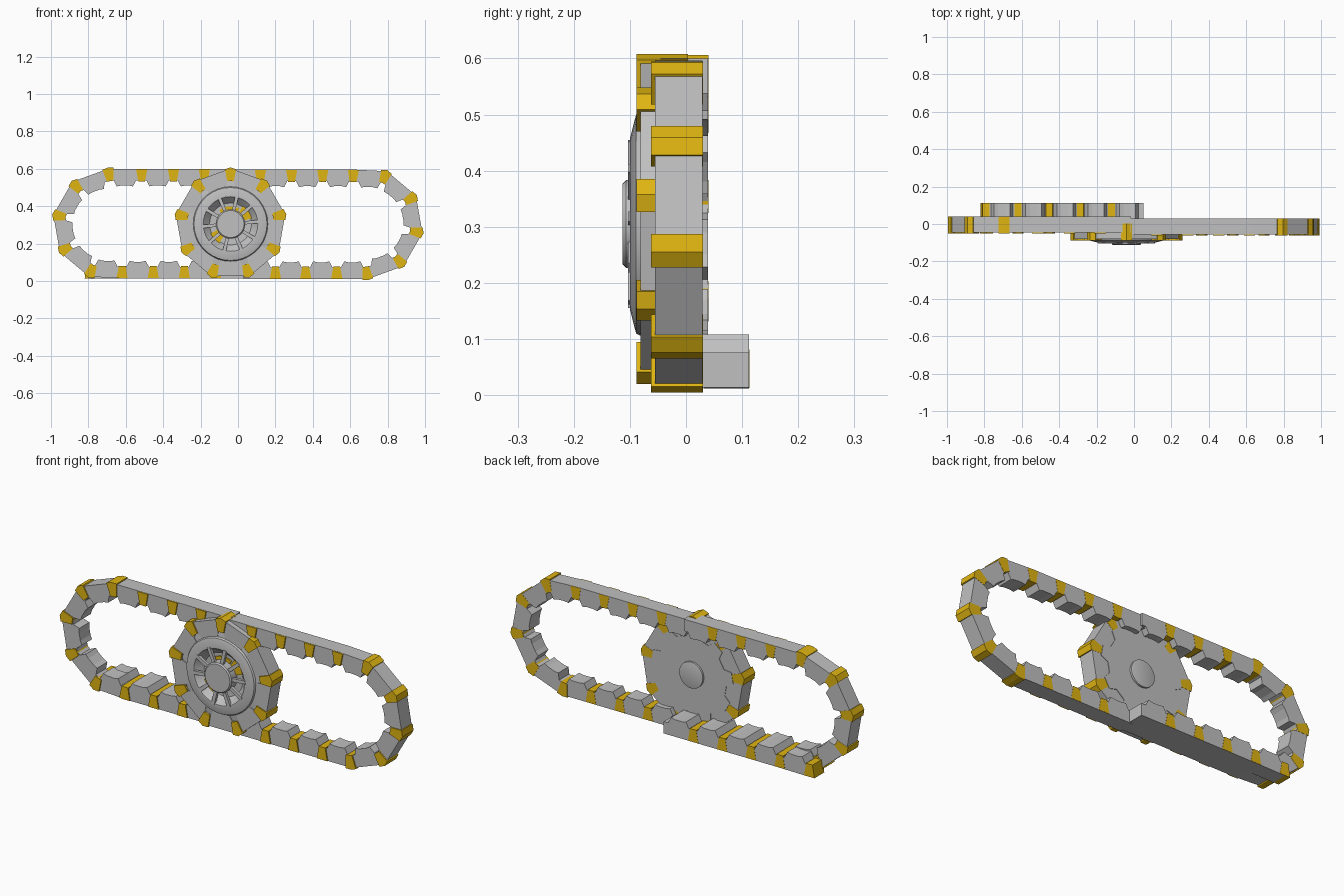
import bpy, bmesh, math
from mathutils import Vector

if "Cube" in bpy.data.objects:
    bpy.data.objects.remove(bpy.data.objects["Cube"])


def material(name, rgb):
    m = bpy.data.materials.new(name)
    m.diffuse_color = (*rgb, 1)
    m.use_nodes = True
    m.node_tree.nodes["Principled BSDF"].inputs["Base Color"].default_value = m.diffuse_color
    return m


GRAY = material("light_gray", (0.53, 0.53, 0.53))
YELLOW = material("yellow", (0.74, 0.46, 0.006))


def finish(bm, name, mat, smooth=False):
    bmesh.ops.recalc_face_normals(bm, faces=bm.faces)
    me = bpy.data.meshes.new(name)
    bm.to_mesh(me)
    bm.free()
    me.materials.append(mat)
    ob = bpy.data.objects.new(name, me)
    bpy.context.collection.objects.link(ob)
    if smooth:
        bpy.context.view_layer.objects.active = ob
        ob.select_set(True)
        bpy.ops.object.shade_smooth_by_angle(angle=math.radians(25))
        ob.select_set(False)
    return ob


def prism(bm, pts, y0, y1):
    """Extrude an x-z outline from y0 to y1."""
    a = [bm.verts.new((p[0], y0, p[1])) for p in pts]
    b = [bm.verts.new((p[0], y1, p[1])) for p in pts]
    bm.faces.new(a)
    bm.faces.new(b[::-1])
    n = len(pts)
    for i in range(n):
        bm.faces.new((a[i], b[i], b[(i + 1) % n], a[(i + 1) % n]))


def lathe(bm, profile, cx, cz, n=36):
    """Revolve (radius, y) points about the y axis."""
    rings = []
    for r, y in profile:
        rings.append([bm.verts.new((cx + r * math.cos(2 * math.pi * i / n), y,
                                    cz + r * math.sin(2 * math.pi * i / n))) for i in range(n)])
    for a, b in zip(rings, rings[1:]):
        for i in range(n):
            j = (i + 1) % n
            bm.faces.new((a[i], a[j], b[j], b[i]))
    bm.faces.new(rings[0])
    bm.faces.new(rings[-1][::-1])


def polar(c, r, deg):
    t = math.radians(deg)
    return Vector((c[0] + r * math.cos(t), c[1] + r * math.sin(t)))


def chain(name, pts, y0, y1, closed=False, lip=0.007):
    """Toothed gray links between points (counter-clockwise), yellow joints at the points."""
    n = len(pts)
    links, joints = bmesh.new(), bmesh.new()
    segs = [(pts[i], pts[(i + 1) % n]) for i in range(n if closed else n - 1)]
    dirs = [(q - p).normalized() for p, q in segs]

    def mitre(i, j):
        if not closed and (i < 0 or j >= len(dirs)):
            d = dirs[max(i, 0)] if j >= len(dirs) else dirs[j]
            return Vector((-d.y, d.x)), 0.0
        a, b = dirs[i], dirs[j % len(dirs)]
        d = (a + b).normalized()
        return Vector((-d.y, d.x)), a.angle(b) / 2

    for i, (p, q) in enumerate(segs):
        d = dirs[i]
        inn = Vector((-d.y, d.x))
        m0, h0 = mitre(i - 1, i)
        m1, h1 = mitre(i, i + 1)
        mid = (p + q) / 2
        prism(links, [p, q, q + m1 * 0.062 / math.cos(h1),
                      mid + d * 0.060 + inn * 0.062, mid + d * 0.043 + inn * 0.094,
                      mid + d * 0.020 + inn * 0.089, mid - d * 0.020 + inn * 0.089,
                      mid - d * 0.043 + inn * 0.094, mid - d * 0.060 + inn * 0.062,
                      p + m0 * 0.062 / math.cos(h0)], y0, y1)
    for i in range(n):
        if not closed and i == n - 1 and abs(pts[i].x) < 0.1:
            continue
        if not closed and i == 0 and abs(pts[i].x) < 0.1:
            continue
        m, h = mitre(i - 1, i)
        t = Vector((m.y, -m.x))
        out = 0.006 if h > 0.1 else -0.001      # joints stand proud only on the bends
        o = pts[i] - m * out
        drop = m * 0.03 * math.tan(h)
        prism(joints, [o - t * 0.030 + drop, o, o + t * 0.030 + drop,
                       pts[i] + t * 0.018 + m * 0.067, pts[i] - t * 0.018 + m * 0.067],
              y0 - lip, y1 + 0.001)
    finish(links, name + "_links", GRAY)
    finish(joints, name + "_joints", YELLOW)


R = 0.297
# left half of the long track: top run, rounded end, bottom run
cl = (-0.695, 0.303)
arc = [polar(cl, R, a) for a in (90, 130, 170, 210, 250)]
left_bottom = [Vector((x, 0.014)) for x in (-0.62, -0.453, -0.287, -0.12, 0.05)]
chain("left_track", [Vector((x, 0.6)) for x in (-0.015, -0.18, -0.345, -0.515)] + arc + left_bottom,
      -0.045, 0.039, lip=0.006)

# right half
cr = (0.694, 0.308)
arc = [polar(cr, R, a) for a in (-90, -50, -10, 30, 70)]
chain("right_track", [Vector((x, 0.011)) for x in (0.03, 0.2, 0.362, 0.528)] + arc
      + [Vector((x, 0.596)) for x in (0.617, 0.453, 0.287, 0.12, -0.05)], -0.055, 0.029)

# short straight track behind the left bottom run
chain("rear_strip", [Vector((-0.79, 0.012))] + left_bottom, 0.031, 0.112, lip=0)

# wheel ring of nine links
c = (-0.04, 0.305)
chain("wheel_ring", [polar(c, R, 90 + 40 * k) for k in range(9)], -0.081, 0.003, closed=True)

# toothed wheel body
bm = bmesh.new()
gear = []
for k in range(9):
    a = 90 + 40 * k
    gear += [polar(c, r, a + o) for r, o in ((0.197, -12), (0.236, -7), (0.236, 7), (0.197, 12))]
prism(bm, gear, -0.045, 0.006)
finish(bm, "wheel_gear", GRAY)

# front dish with a sloping face and recessed bowl
bm = bmesh.new()
lathe(bm, [(0.232, -0.04), (0.232, -0.076), (0.200, -0.080), (0.195, -0.089), (0.152, -0.100),
           (0.146, -0.099), (0.112, -0.062), (0.070, -0.060)], *c)
finish(bm, "wheel_dish", GRAY, True)

# front and rear hubs
bm = bmesh.new()
lathe(bm, [(0.078, -0.05), (0.078, -0.107), (0.072, -0.113)], *c)
finish(bm, "front_hub", GRAY, True)
bm = bmesh.new()
lathe(bm, [(0.068, 0.0), (0.068, 0.016), (0.062, 0.018)], *c)
finish(bm, "rear_hub", GRAY, True)

# spokes
bm = bmesh.new()
for k in range(10):
    a = 36 * k + 5
    u = polar((0, 0), 1, a)
    w = Vector((-u.y, u.x)) * 0.009
    o = Vector(c)
    prism(bm, [o + u * 0.06 - w, o + u * 0.152 - w, o + u * 0.152 + w, o + u * 0.06 + w],
          -0.103, -0.088)
finish(bm, "spokes", GRAY)

# yellow inserts seen between the spokes
bm = bmesh.new()
for a0, a1, r0, r1 in ((15, 55, 0.07, 0.118), (205, 240, 0.07, 0.118), (60, 130, 0.07, 0.095)):
    angs = [a0 + (a1 - a0) * i / 5 for i in range(6)]
    prism(bm, [polar(c, r1, a) for a in angs] + [polar(c, r0, a) for a in reversed(angs)],
          -0.068, -0.059)
finish(bm, "wheel_inserts", YELLOW)
